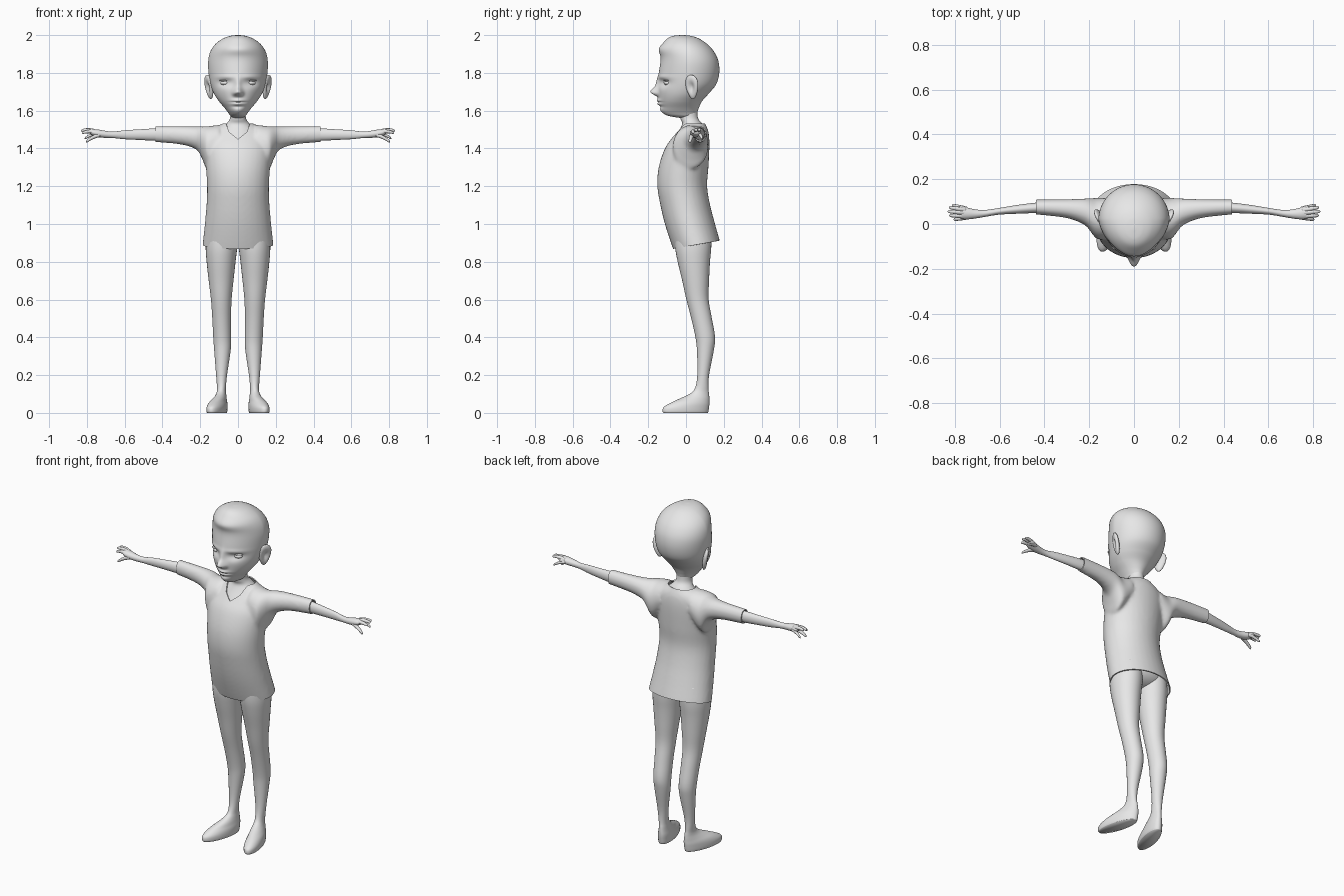
import bpy, bmesh, math
from mathutils import Vector, Matrix

cube = bpy.data.objects.get("Cube")
if cube:
    bpy.data.objects.remove(cube, do_unlink=True)

grey = bpy.data.materials.new("plain_grey")
grey.use_nodes = True
grey.diffuse_color = (0.8, 0.8, 0.8, 1)
grey.node_tree.nodes["Principled BSDF"].inputs["Base Color"].default_value = (0.8, 0.8, 0.8, 1)


def add_object(name, bm, mirrored=False):
    """Turn a bmesh into a smooth grey object, optionally mirrored across x."""
    bmesh.ops.recalc_face_normals(bm, faces=bm.faces)
    mesh = bpy.data.meshes.new(name)
    bm.to_mesh(mesh)
    bm.free()
    mesh.materials.append(grey)
    mesh.shade_smooth()
    obj = bpy.data.objects.new(name, mesh)
    bpy.context.scene.collection.objects.link(obj)
    if mirrored:
        mod = obj.modifiers.new("mirror", 'MIRROR')
        mod.use_mirror_merge = False
    return obj


def bake(obj):
    """Replace the mesh by its modified result."""
    graph = bpy.context.evaluated_depsgraph_get()
    graph.update()
    mesh = bpy.data.meshes.new_from_object(obj.evaluated_get(graph))
    obj.modifiers.clear()
    obj.data = mesh


def smooth_rows(rows, steps):
    """Catmull-Rom interpolation through the section rows."""
    out = []
    for i in range(len(rows) - 1):
        p0, p1 = rows[max(i - 1, 0)], rows[i]
        p2, p3 = rows[i + 1], rows[min(i + 2, len(rows) - 1)]
        for k in range(steps):
            t = k / steps
            out.append([b + 0.5 * t * (c - a + t * (2 * a - 5 * b + 4 * c - d + t * (3 * (b - c) + d - a)))
                        for a, b, c, d in zip(p0, p1, p2, p3)])
    out.append(rows[-1])
    return out


def loft(bm, axis, rows, segments=32, steps=4):
    """Oval sections (position, a_min, a_max, b_min, b_max) along z (a=x, b=y) or x (a=y, b=z)."""
    rings = []
    for pos, a0, a1, b0, b1 in smooth_rows(rows, steps):
        ring = []
        for k in range(segments):
            t = 2 * math.pi * k / segments
            a = (a0 + a1) / 2 + (a1 - a0) / 2 * math.cos(t)
            b = (b0 + b1) / 2 + (b1 - b0) / 2 * math.sin(t)
            ring.append(bm.verts.new((a, b, pos) if axis == 'z' else (pos, a, b)))
        rings.append(ring)
    for low, high in zip(rings, rings[1:]):
        for k in range(segments):
            n = (k + 1) % segments
            bm.faces.new((low[k], low[n], high[n], high[k]))
    bm.faces.new(rings[0])
    bm.faces.new(rings[-1])
    return bm


def upright(rows):
    """Centred sections (z, front, back, half width) as loft rows."""
    return [(z, -w, w, f, b) for z, f, b, w in rows]


def ball(center, radii, turn=Matrix()):
    bm = bmesh.new()
    bmesh.ops.create_uvsphere(bm, u_segments=32, v_segments=20, radius=1)
    bm.transform(Matrix.Translation(center) @ turn @ Matrix.Diagonal((*radii, 1)))
    return bm


# Head, with the face shaped by soft bumps
bm = loft(bmesh.new(), 'z', upright([
    (1.562, -.035, .05, .025), (1.573, -.095, .055, .042), (1.59, -.122, .06, .055),
    (1.615, -.134, .068, .075), (1.65, -.143, .085, .105), (1.69, -.145, .12, .13),
    (1.74, -.147, .16, .147), (1.80, -.143, .176, .156), (1.86, -.135, .172, .158),
    (1.91, -.131, .15, .148), (1.95, -.122, .115, .124), (1.98, -.10, .072, .085),
    (1.995, -.07, .03, .045), (2.0, -.03, -.01, .008)]), segments=128, steps=12)
bumps = [  # x, z, amount, spread x, spread z
    (0, 1.70, .037, .015, .015), (0, 1.738, .013, .012, .028), (.017, 1.692, .012, .009, .009),
    (.066, 1.748, -.015, .028, .015), (.066, 1.777, .005, .035, .009), (.07, 1.70, .004, .03, .025),
    (0, 1.653, .011, .022, .007), (0, 1.635, .011, .018, .007), (0, 1.6445, -.007, .026, .003),
    (0, 1.622, -.005, .025, .006), (0, 1.602, .006, .022, .013), (0, 1.925, .015, .075, .02)]
for v in bm.verts:
    front = max(0, min(1, (.02 - v.co.y) / .16))
    v.co.x *= 1 - .14 * front
    weight = min(1, front * 2)
    for x, z, amount, sx, sz in bumps:
        dx, dz = (abs(v.co.x) - x) / sx, (v.co.z - z) / sz
        v.co.y -= weight * amount * math.exp(-(dx * dx + dz * dz) / 2)
add_object("head", bm)

# Eyes and eyelids
add_object("eyes", ball((.066, -.094, 1.747), (.028, .024, .014)), True)
add_object("upper_eyelids", ball((.067, -.098, 1.7595), (.032, .022, .005)), True)

# Ears: flattened balls with a hollow outer side and a narrow lobe
turn = Matrix.Rotation(math.radians(-28), 4, 'Z') @ Matrix.Rotation(math.radians(10), 4, 'Y')
bm = ball((0, 0, 0), (1, 1, 1))
for v in bm.verts:
    if v.co.x > 0:
        v.co.x -= 1.1 * math.exp(-5 * (v.co.y ** 2 + v.co.z ** 2))
    v.co.y *= 1 + .3 * v.co.z
bm.transform(Matrix.Translation((.153, .032, 1.725)) @ turn @ Matrix.Diagonal((.016, .036, .065, 1)))
add_object("ears", bm, True)

# Neck and the skin inside the collar
add_object("neck", loft(bmesh.new(), 'z', upright([
    (1.36, -.10, .10, .10), (1.42, -.085, .11, .11), (1.45, -.069, .112, .11), (1.50, -.034, .105, .092),
    (1.53, -.02, .088, .062), (1.555, -.028, .066, .044), (1.59, -.034, .06, .04),
    (1.65, -.034, .06, .04)])))

# Shirt: torso and sleeves fused, then trimmed at hem, cuffs and collar
bm = loft(bmesh.new(), 'z', upright([
    (.82, -.05, .20, .195), (.9, -.08, .182, .187), (1.0, -.112, .154, .176), (1.1, -.136, .128, .167),
    (1.2, -.152, .112, .164), (1.3, -.145, .119, .17), (1.4, -.112, .124, .176), (1.46, -.071, .123, .163),
    (1.5, -.041, .116, .132), (1.535, -.024, .10, .077), (1.57, -.012, .085, .05)]))
for side in (-1, 1):
    rows = [(.10, -.06, .115, 1.36, 1.525), (.16, -.07, .117, 1.29, 1.518), (.19, -.04, .116, 1.345, 1.517),
            (.22, -.005, .114, 1.393, 1.517), (.30, .026, .111, 1.42, 1.518), (.44, .042, .109, 1.433, 1.519),
            (.48, .042, .109, 1.433, 1.519)]
    loft(bm, 'x', [(side * r[0], *r[1:]) for r in rows])
shirt = add_object("shirt", bm)
remesh = shirt.modifiers.new("fuse", 'REMESH')
remesh.mode = 'VOXEL'
remesh.voxel_size = .009
soften = shirt.modifiers.new("soften", 'SMOOTH')
soften.factor = .5
soften.iterations = 10
bake(shirt)


def cut(bm, point, normal, faces=None, clear=True):
    faces = list(faces or bm.faces)
    geom = faces + list({e for f in faces for e in f.edges}) + list({v for f in faces for v in f.verts})
    bmesh.ops.bisect_plane(bm, geom=geom, dist=1e-5, plane_co=point, plane_no=normal, clear_outer=clear)


bm = bmesh.new()
bm.from_mesh(shirt.data)
cut(bm, (0, -.08, .866), (0, .18, -1))
cut(bm, (0, 0, 1.533), (0, 0, 1))
for side in (-1, 1):
    cut(bm, (side * .438, 0, 0), (side, 0, 0))
# V-shaped neckline
neckline = [(0, 1.45), (.045, 1.485), (.067, 1.54)]
for side in (-1, 1):
    for (x0, z0), (x1, z1) in zip(neckline, neckline[1:]):
        near = [f for f in bm.faces if f.calc_center_median().y < .05
                and abs(f.calc_center_median().x) < .09 and f.calc_center_median().z > 1.43]
        cut(bm, (side * x0, 0, z0), (side * (z1 - z0), 0, x0 - x1), near, False)


def in_neckline(p):
    return p.y < .04 and all((p.z - z0) * (x1 - x0) > (abs(p.x) - x0) * (z1 - z0)
                             for (x0, z0), (x1, z1) in zip(neckline, neckline[1:]))


bmesh.ops.delete(bm, geom=[f for f in bm.faces if in_neckline(f.calc_center_median())], context='FACES')
bm.to_mesh(shirt.data)
bm.free()
cloth = shirt.modifiers.new("cloth", 'SOLIDIFY')
cloth.thickness = .006
cloth.offset = -1
bake(shirt)
bpy.ops.object.select_all(action='DESELECT')
shirt.select_set(True)
bpy.context.view_layer.objects.active = shirt
bpy.ops.object.shade_smooth_by_angle(angle=math.radians(50))

# Arms with palms
add_object("arms", loft(bmesh.new(), 'x', [
    (.36, .05, .10, 1.442, 1.508), (.44, .049, .095, 1.441, 1.506), (.52, .046, .085, 1.445, 1.501),
    (.60, .042, .072, 1.449, 1.496), (.66, .033, .063, 1.455, 1.489), (.70, .026, .064, 1.456, 1.493),
    (.74, .021, .072, 1.459, 1.50), (.77, .023, .08, 1.468, 1.502), (.785, .035, .075, 1.478, 1.498)]), True)

# Fingers: start and tip positions of tapered tubes
bm = bmesh.new()
fingers = [((.73, .034, 1.472), (.805, .02, 1.434), .011), ((.75, .036, 1.486), (.825, .038, 1.482), .010),
           ((.75, .050, 1.49), (.832, .056, 1.494), .010), ((.75, .062, 1.488), (.826, .074, 1.496), .010),
           ((.745, .068, 1.478), (.812, .085, 1.452), .009)]
for start, tip, radius in fingers:
    rows = []
    for t, size in ((0, 1), (.35, 1), (.7, .85), (.93, .65), (1, .15)):
        x, y, z = Vector(start).lerp(Vector(tip), t)
        z += .006 * math.sin(math.pi * t)
        r = radius * size
        rows.append((x, y - r, y + r, z - r, z + r))
    loft(bm, 'x', rows, segments=16)
add_object("fingers", bm, True)

# Hips and legs, with the feet turned outward
add_object("hips", ball((0, .04, .95), (.16, .10, .075)))
bm = loft(bmesh.new(), 'z', [
    (.98, 0, .165, -.06, .135), (.88, .004, .171, -.058, .134), (.8, .013, .166, -.044, .127),
    (.7, .024, .155, -.02, .122), (.6, .034, .143, .002, .12), (.5, .037, .136, .028, .137),
    (.4, .036, .131, .05, .154), (.33, .039, .126, .058, .147), (.2, .058, .116, .06, .122),
    (.13, .064, .111, .047, .119), (.10, .062, .114, .018, .122), (.075, .056, .124, -.035, .124),
    (.05, .048, .135, -.088, .124), (.03, .045, .139, -.119, .122), (.01, .045, .139, -.124, .119),
    (0, .048, .136, -.12, .116)])
for v in bm.verts:
    v.co.x -= .24 * (v.co.y - .08) * max(0, min(1, (.14 - v.co.z) / .08))
add_object("legs", bm, True)
